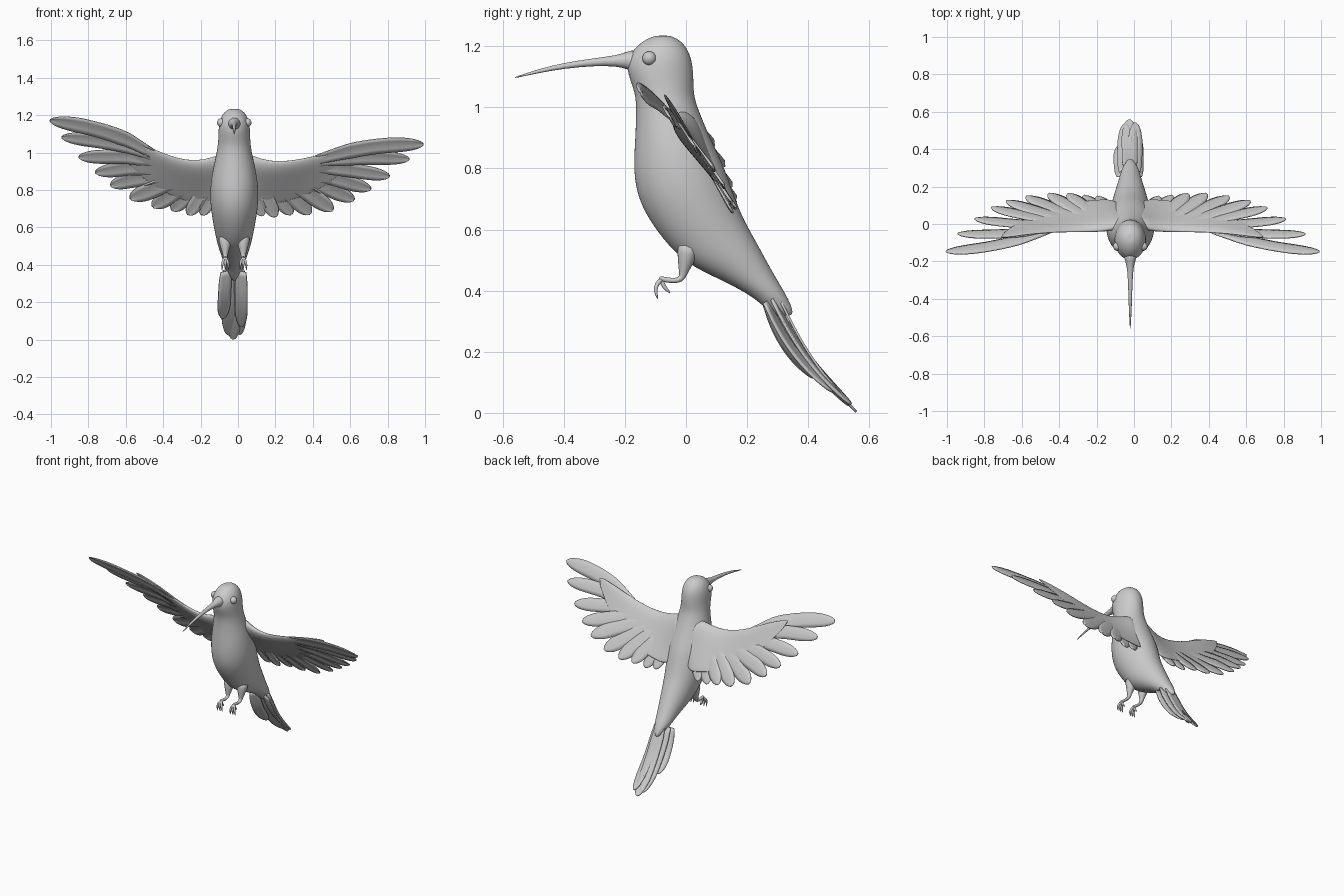
import bpy, bmesh, math
from mathutils import Vector as V

if "Cube" in bpy.data.objects:
    bpy.data.objects.remove(bpy.data.objects["Cube"])

CX = -0.02  # body centre line


def finish(name, bm, subsurf=0, solid=0):
    bmesh.ops.recalc_face_normals(bm, faces=bm.faces)
    me = bpy.data.meshes.new(name)
    bm.to_mesh(me)
    bm.free()
    me.polygons.foreach_set("use_smooth", [True] * len(me.polygons))
    ob = bpy.data.objects.new(name, me)
    bpy.context.collection.objects.link(ob)
    if solid:
        m = ob.modifiers.new("thickness", 'SOLIDIFY')
        m.thickness, m.offset = solid, 0
    if subsurf:
        m = ob.modifiers.new("smooth", 'SUBSURF')
        m.levels = m.render_levels = subsurf
    return ob


def loft(bm, rings, closed=True, caps=True):
    """Skin a list of point rings."""
    rows = [[bm.verts.new(p) for p in r] for r in rings]
    n = len(rows[0])
    for a, b in zip(rows, rows[1:]):
        for i in range(n if closed else n - 1):
            j = (i + 1) % n
            bm.faces.new((a[i], a[j], b[j], b[i]))
    if caps:
        for r, pts in ((rows[0], rings[0]), (rows[-1], rings[-1])):
            c = bm.verts.new(sum((V(p) for p in pts), V()) / n)
            for i in range(n):
                bm.faces.new((r[i], r[(i + 1) % n], c))


def tube(bm, pts, n=10):
    """Tapered tube through (x, y, z, radius) points."""
    ps = [V(p[:3]) for p in pts]
    rings = []
    for i, p in enumerate(ps):
        d = (ps[min(i + 1, len(ps) - 1)] - ps[max(i - 1, 0)]).normalized()
        u = (V((1, 0, 0)) - d * d.x).normalized()
        w = d.cross(u)
        rings.append([p + pts[i][3] * (u * math.cos(2 * math.pi * k / n) + w * math.sin(2 * math.pi * k / n))
                      for k in range(n)])
    loft(bm, rings)


def feather(bm, root, tip, half, normal, bow=0, tilt=0, place=lambda p: p):
    """Rounded, slightly cambered blade."""
    root, tip, normal = V(root), V(tip), V(normal).normalized()
    d = tip - root
    side = normal.cross(d).normalized()
    if side.z < 0:
        side = -side
    nrm = side.cross(d).normalized()
    if nrm.y < 0:
        nrm = -nrm
    wide = side * math.cos(tilt) + nrm * math.sin(tilt)
    rows = []
    for i in range(19):
        t = math.sin(i / 18 * math.pi / 2)
        w = half * min(1, 0.6 + 1.2 * t)
        if t > 0.72:
            w *= math.sqrt(max(0.003, 1 - ((t - 0.72) / 0.28) ** 2))
        c = root + d * t + side * bow * math.sin(math.pi * t)
        rows.append([place(c + wide * w * u + nrm * 0.12 * half * (1 - u * u)) for u in (-1, -.5, 0, .5, 1)])
    loft(bm, rows, closed=False, caps=False)


# Body and head: front (y, z), back (y, z), half width
sections = [
    (-.105, 1.234, -.045, 1.234, .028), (-.148, 1.214, -.005, 1.210, .060),
    (-.180, 1.180, .018, 1.165, .079), (-.198, 1.140, .025, 1.120, .085),
    (-.185, 1.090, .026, 1.070, .086), (-.165, 1.040, .028, 1.030, .089),
    (-.164, .970, .050, .970, .101), (-.169, .880, .090, .880, .122),
    (-.174, .790, .125, .810, .131), (-.160, .700, .152, .730, .129),
    (-.110, .610, .182, .650, .116), (-.040, .525, .217, .585, .101),
    (.025, .475, .250, .525, .088), (.125, .430, .290, .450, .066),
    (.230, .375, .330, .385, .050), (.285, .315, .358, .320, .018)]
bm = bmesh.new()
rings = []
for yf, zf, yb, zb, hw in sections:
    ring = []
    for k in range(20):
        a = 2 * math.pi * k / 20
        f = (1 - math.cos(a)) / 2
        ring.append((CX + hw * math.sin(a), yf + (yb - yf) * f, zf + (zb - zf) * f))
    rings.append(ring)
loft(bm, rings)
finish("body", bm, subsurf=2)

# Long curved beak
bm = bmesh.new()
tube(bm, [(CX, -.16, 1.152, .042), (CX, -.195, 1.153, .030), (CX, -.225, 1.152, .019), (CX, -.30, 1.148, .013),
          (CX, -.40, 1.136, .010), (CX, -.48, 1.119, .007), (CX, -.56, 1.097, .002)])
finish("beak", bm, subsurf=1)

# Eyes
for s in (-1, 1):
    bpy.ops.mesh.primitive_uv_sphere_add(segments=20, ring_count=12, radius=.023, location=(CX + s * .069, -.12, 1.16))
    bpy.context.object.name = "eye"
    bpy.ops.object.shade_smooth()

# Legs with three front toes and one hind toe
for s in (-1, 1):
    x = CX + s * .048
    bm = bmesh.new()
    tube(bm, [(x, .01, .55, .045), (x, -.002, .49, .026), (x, -.010, .455, .014), (x, -.014, .437, .011),
              (x, -.04, .431, .009), (x, -.07, .437, .009), (x, -.088, .438, .010)])
    for k in (-1, 0, 1):
        tube(bm, [(x, -.078, .438, .009), (x + k * .012, -.097, .422, .008),
                  (x + k * .017, -.101, .398, .007), (x + k * .017, -.092, .373, .002)], 8)
    tube(bm, [(x, -.082, .438, .008), (x, -.074, .415, .008), (x, -.062, .402, .006), (x, -.053, .393, .002)], 8)
    finish("leg", bm, subsurf=1)

# Tail feathers: root, tip, half width
bm = bmesh.new()
for root, tip, half in [
        ((-.022, .300, .385), (-.025, .557, .003), .042),
        ((-.050, .285, .375), (-.048, .535, .025), .040),
        ((.005, .285, .375), (.008, .540, .028), .038),
        ((-.066, .262, .365), (-.080, .420, .115), .036),
        ((.018, .262, .365), (.018, .480, .070), .034)]:
    root, tip = V(root), V(tip)
    d, off = tip - root, (root.x - CX)
    n = V((off * 9, .8, .6))
    side = V((1, 0, 0)) - n * (n.x / n.length_squared)
    side.normalize()
    nrm = V((0, .8, .6))
    rows = []
    for i in range(19):
        t = math.sin(i / 18 * math.pi / 2)
        w = half * min(1, .8 + t)
        if t > .65:
            w *= math.sqrt(max(.003, 1 - ((t - .65) / .35) ** 2))
        rows.append([root + d * t - nrm * .022 * math.sin(math.pi * t) + side * w * u for u in (-1, -.5, 0, .5, 1)])
    loft(bm, rows, closed=False, caps=False)
finish("tail", bm, solid=.008)


# Wings: the left one is the mirrored right one, raised a little
def placer(s):
    def place(p):
        p = V(p)
        if s > 0:
            return p
        dx, dz = p.x - .10, p.z - .93
        a = math.radians(8.3) * min(1, math.hypot(dx, dz) / .45)
        return V((-.14 - dx * math.cos(a) + dz * math.sin(a), p.y, .93 + dx * math.sin(a) + dz * math.cos(a)))
    return place


tips = [(.99, -.15, 1.045), (.915, -.055, .965), (.81, .025, .872), (.71, .085, .803), (.62, .12, .745),
        (.505, .145, .690), (.385, .16, .670), (.285, .16, .668), (.20, .15, .655), (.13, .145, .662)]
lead = [(.03, -.02, 1.01), (.12, -.040, .965), (.24, -.043, .950), (.40, -.045, .980), (.55, -.058, 1.022), (.70, -.078, 1.052)]
trail = [(.03, .13, .70), (.12, .135, .71), (.24, .12, .73), (.40, .09, .78), (.51, .045, .85), (.66, -.035, .985)]
thick = [.05, .034, .024, .018, .012, .006]
normal = V((0, .82, .57))
for s, label in ((1, "right"), (-1, "left")):
    place = placer(s)
    bm = bmesh.new()
    for i, tip in enumerate(tips):
        f = i / 9
        root = V((.42, -.035, .960)).lerp(V((.07, .05, .84)), f)
        feather(bm, root, tip, (.046, .042, .042, .043, .046, .048, .046, .042, .038, .035)[i],
                normal, bow=max(.03 - .012 * i, 0), tilt=.07, place=place)
    finish(label + "_wing_feathers", bm, solid=.006)
    # Smooth covert area: airfoil sections from leading edge to mid feathers
    bm = bmesh.new()
    rings = []
    prof = [(0, 0), (.05, .6), (.18, 1), (.45, .7), (.75, .35), (1, .12)]
    loop = prof + [(c, -h) for c, h in prof[:0:-1]]
    for a, b, th in zip(lead, trail, thick):
        rings.append([place(V(a).lerp(V(b), c) + normal * th * h * .8) for c, h in loop])
    loft(bm, rings)
    finish(label + "_wing_coverts", bm, subsurf=2)
